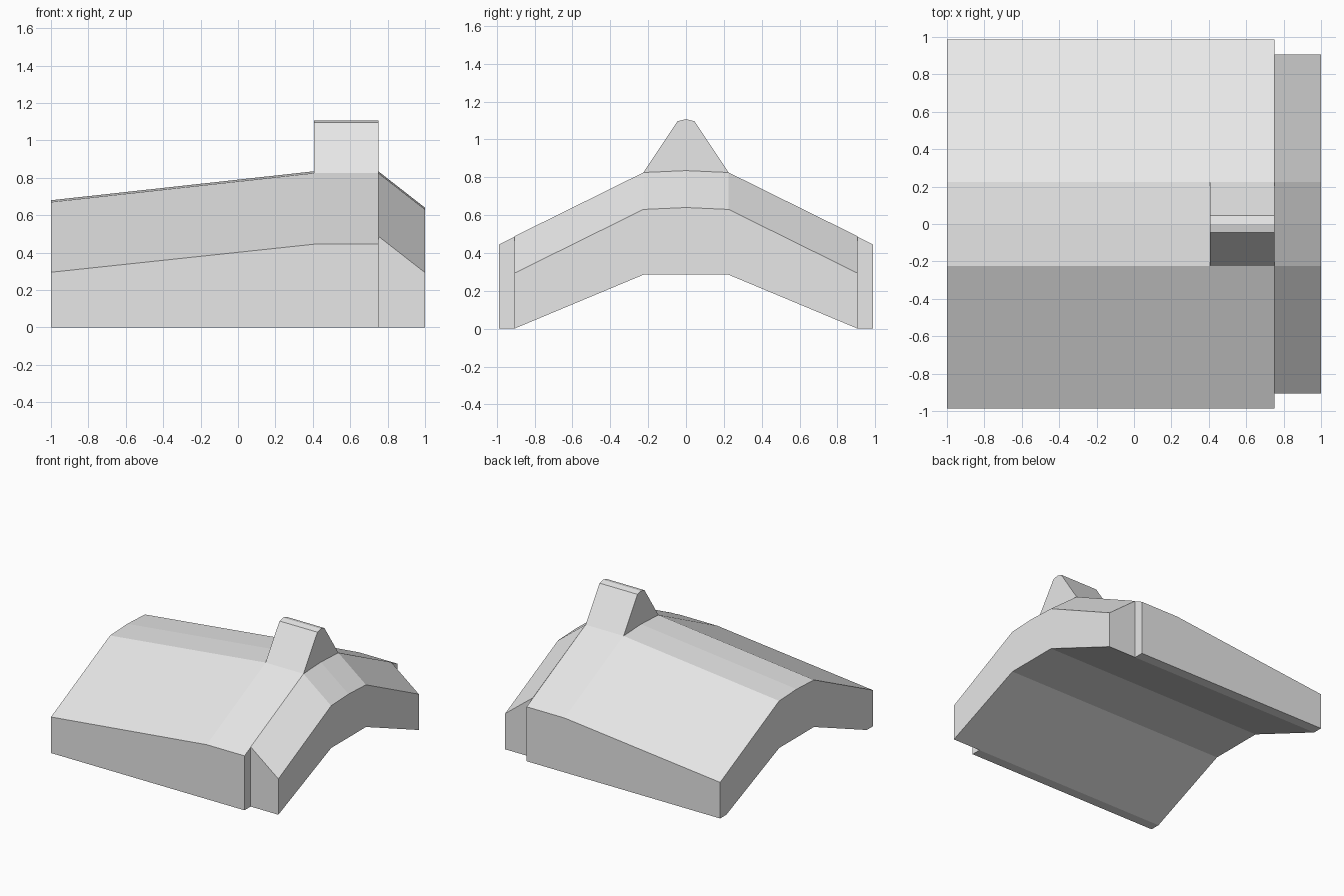
import bpy
import bmesh

cube = bpy.data.objects.get("Cube")
if cube:
    bpy.data.objects.remove(cube, do_unlink=True)

GREY = (0.8, 0.8, 0.8, 1.0)
grey = bpy.data.materials.new("light_grey")
grey.use_nodes = True
grey.diffuse_color = GREY
grey.node_tree.nodes["Principled BSDF"].inputs["Base Color"].default_value = GREY

SHOULDER = 0.225   # half width of the ridge strip
ARCH_FOOT = 0.907  # half width of the underside arch


def mirrored(half):
    """Complete a right-half (y, z) profile into a closed symmetric outline."""
    return half + [(-y, z) for y, z in reversed(half) if y > 0]


def arched_section(ridge, shoulder, eave, half_width):
    half = [(0, ridge), (SHOULDER, shoulder), (half_width, eave), (half_width, 0)]
    if half_width > ARCH_FOOT:
        half.append((ARCH_FOOT, 0))
    half.append((SHOULDER, 0.285))
    return mirrored(half)


def loft(name, sections):
    """Skin matching (x, outline) sections and cap both ends."""
    bm = bmesh.new()
    rings = [[bm.verts.new((x, y, z)) for y, z in outline] for x, outline in sections]
    for a, b in zip(rings, rings[1:]):
        for i in range(len(a)):
            j = (i + 1) % len(a)
            bm.faces.new((a[i], a[j], b[j], b[i]))
    bm.faces.new(rings[0])
    bm.faces.new(rings[-1])
    bmesh.ops.recalc_face_normals(bm, faces=bm.faces)
    mesh = bpy.data.meshes.new(name)
    bm.to_mesh(mesh)
    bm.free()
    mesh.materials.append(grey)
    obj = bpy.data.objects.new(name, mesh)
    bpy.context.collection.objects.link(obj)
    return obj


# Main arched shell, rising toward the fin and then level beneath it
low = arched_section(0.68, 0.67, 0.295, 0.987)
high = arched_section(0.835, 0.825, 0.445, 0.987)
loft("main_shell", [(-1, low), (0.407, high), (0.75, high)])

# Narrower end section, sloping down
inner = arched_section(0.835, 0.825, 0.488, ARCH_FOOT)
outer = arched_section(0.64, 0.63, 0.293, ARCH_FOOT)
loft("end_shell", [(0.75, inner), (1, outer)])

# Upright tapered fin
fin = mirrored([(0, 1.107), (0.045, 1.096), (SHOULDER, 0.825)])
loft("top_fin", [(0.407, fin), (0.75, fin)])
